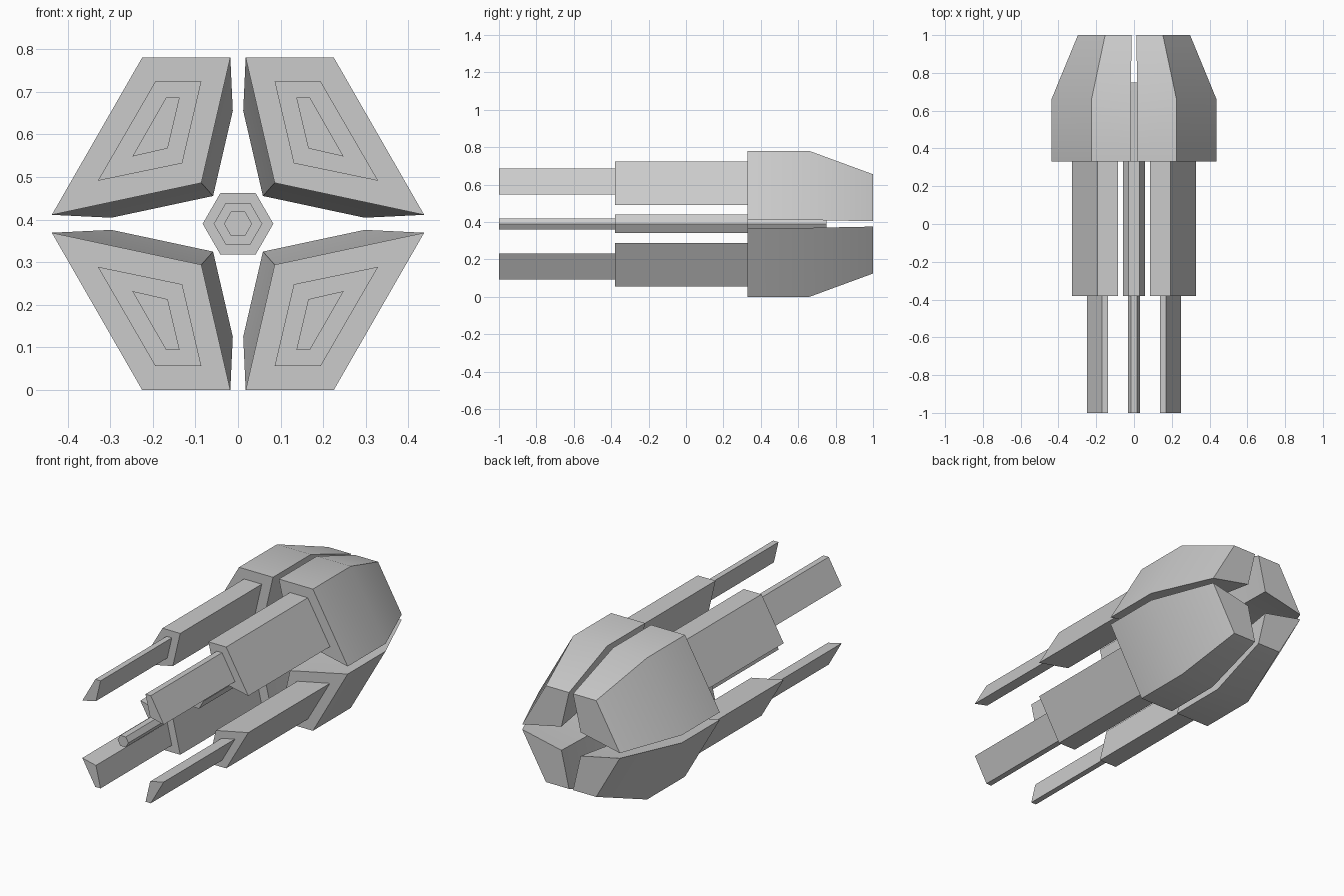
import bpy, bmesh, math

if "Cube" in bpy.data.objects:
    bpy.data.objects.remove(bpy.data.objects["Cube"])

CZ = 0.39  # height of the long axis


def loft(name, rings):
    """Capped loft through rings of (y, [(x, z), ...]), z relative to the axis."""
    bm = bmesh.new()
    loops = [[bm.verts.new((x, y, z + CZ)) for x, z in pts] for y, pts in rings]
    n = len(loops[0])
    for a, b in zip(loops, loops[1:]):
        for i in range(n):
            j = (i + 1) % n
            bm.faces.new((a[i], a[j], b[j], b[i]))
    bm.faces.new(loops[0])
    bm.faces.new(loops[-1])
    bmesh.ops.recalc_face_normals(bm, faces=bm.faces)
    me = bpy.data.meshes.new(name)
    bm.to_mesh(me)
    bm.free()
    ob = bpy.data.objects.new(name, me)
    bpy.context.collection.objects.link(ob)
    bpy.ops.object.select_all(action='DESELECT')
    ob.select_set(True)
    bpy.context.view_layer.objects.active = ob
    bpy.ops.object.shade_smooth_by_angle(angle=math.radians(30))
    return ob


def scaled(pts, sx, sz):
    return [(x * sx, z * sz) for x, z in pts]


# Four-sided pod sections for the upper right quadrant
shell = [(0.018, 0.39), (0.225, 0.39), (0.437, 0.021), (0.086, 0.096)]
barrel = [(0.086, 0.334), (0.194, 0.334), (0.329, 0.101), (0.131, 0.142)]
tip = [(0.137, 0.296), (0.169, 0.296), (0.248, 0.158), (0.165, 0.177)]

# Stepped pods with a tapered rear shell, mirrored into four quadrants
for vname, sz in (("upper", 1), ("lower", -1)):
    for hname, sx in (("right", 1), ("left", -1)):
        profile = [(-1, tip), (-0.38, tip), (-0.38, barrel), (0.33, barrel),
                   (0.33, shell), (0.66, shell), (1, scaled(shell, 0.68, 0.68))]
        loft(f"{vname}_{hname}_pod", [(y, scaled(p, sx, sz)) for y, p in profile])


# Stepped hexagonal core rod
def hexagon(r):
    return [(r * math.cos(i * math.pi / 3), r * math.sin(i * math.pi / 3)) for i in range(6)]


loft("core_rod", [(y, hexagon(r)) for y, r in (
    (-1, 0.033), (-0.38, 0.033), (-0.38, 0.057), (0.33, 0.057), (0.33, 0.083), (0.75, 0.083))])
